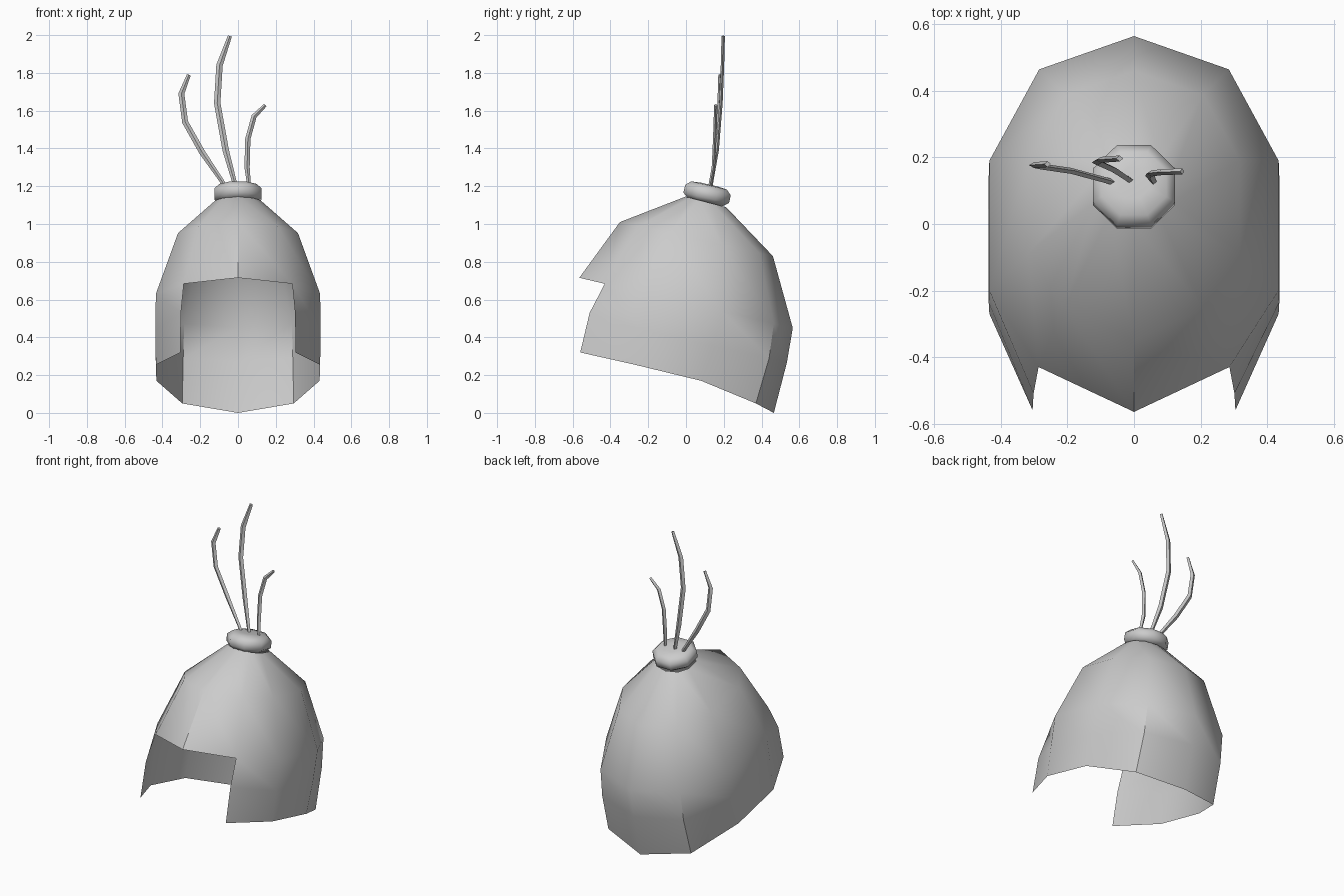
import bpy, bmesh, math
from mathutils import Vector, Matrix

if "Cube" in bpy.data.objects:
    bpy.data.objects.remove(bpy.data.objects["Cube"])


def finish(name, bm, angle):
    bmesh.ops.recalc_face_normals(bm, faces=bm.faces[:])
    me = bpy.data.meshes.new(name)
    bm.to_mesh(me)
    bm.free()
    ob = bpy.data.objects.new(name, me)
    bpy.context.collection.objects.link(ob)
    bpy.ops.object.select_all(action='DESELECT')
    bpy.context.view_layer.objects.active = ob
    ob.select_set(True)
    bpy.ops.object.shade_smooth_by_angle(angle=math.radians(angle))
    return ob


def skin(bm, rings, closed=True):
    """Join successive rings of vertices; None marks a gap."""
    for a, b in zip(rings, rings[1:]):
        n = len(a)
        for i in range(n if closed else n - 1):
            j = (i + 1) % n
            quad = (a[i], a[j], b[j], b[i])
            if all(quad):
                bm.faces.new(quad)


# Hood shell: half outline from front centre to back centre, mirrored in x
outline = [(0, -.565), (.287, -.43), (.435, -.20), (.435, .19), (.285, .465), (0, .565)]


def scaled_ring(sx, sy, cy, z0, slope):
    ring = []
    for x, y in outline:
        yy = cy + y * sy
        ring.append((x * sx, yy, z0 + slope * (yy - cy)))
    return ring


half_rings = [
    scaled_ring(.27, .19, .105, 1.117, -.26),
    scaled_ring(.73, .717, .055, .92, -.222),
    scaled_ring(1, 1, 0, .5825, -.235),
    [None, (.302, -.51, .53), (.437, -.235, .44), (.437, .14, .355), (.29, .44, .29), (0, .535, .27)],
    [None, (.305, -.56, .32), (.435, -.27, .255), (.432, .08, .17), (.295, .37, .05), (0, .465, 0)],
]
bm = bmesh.new()
rings = []
for half in half_rings:
    full = half + [(-p[0], p[1], p[2]) for p in half[4:0:-1]]
    rings.append([bm.verts.new(p) if p else None for p in full])
skin(bm, rings)
finish("hood_shell", bm, 40)

# Octagonal knob, tilted backwards with the crown
bm = bmesh.new()
profile = [(.10, -.048), (.134, -.022), (.134, .02), (.105, .045), (.05, .05)]
rings = []
for r, z in profile:
    rings.append([bm.verts.new((r * math.cos(a), r * math.sin(a), z))
                  for a in (math.pi / 8 + i * math.pi / 4 for i in range(8))])
skin(bm, rings)
bm.faces.new(rings[-1])
bm.faces.new(rings[0])
bmesh.ops.transform(bm, verts=bm.verts[:],
                    matrix=Matrix.Translation((0, .112, 1.16)) @ Matrix.Rotation(math.radians(-13), 4, 'X'))
finish("crown_knob", bm, 60)


# Thin curved strands, flattened front to back
def strand(name, path, width):
    pts = [Vector(p) for p in path]
    bm = bmesh.new()
    rings = []
    for i, p in enumerate(pts):
        t = pts[min(i + 1, len(pts) - 1)] - pts[max(i - 1, 0)]
        n = Vector((t.z, 0, -t.x)).normalized()
        w = width * (.65 if i in (0, len(pts) - 1) else 1)
        d = Vector((0, .009, 0))
        rings.append([bm.verts.new(q) for q in (p + n * w, p + d, p - n * w, p - d)])
    skin(bm, rings)
    bm.faces.new(rings[0])
    bm.faces.new(rings[-1])
    finish(name, bm, 40)


strand("strand_left", [(-.06, .125, 1.19), (-.19, .16, 1.38), (-.28, .173, 1.54),
                       (-.30, .177, 1.69), (-.26, .18, 1.79)], .016)
strand("strand_middle", [(-.01, .13, 1.19), (-.065, .165, 1.39), (-.11, .185, 1.64),
                         (-.098, .193, 1.84), (-.043, .197, 1.995)], .017)
strand("strand_right", [(.06, .125, 1.19), (.048, .145, 1.30), (.052, .152, 1.45),
                        (.085, .156, 1.57), (.145, .158, 1.63)], .014)
